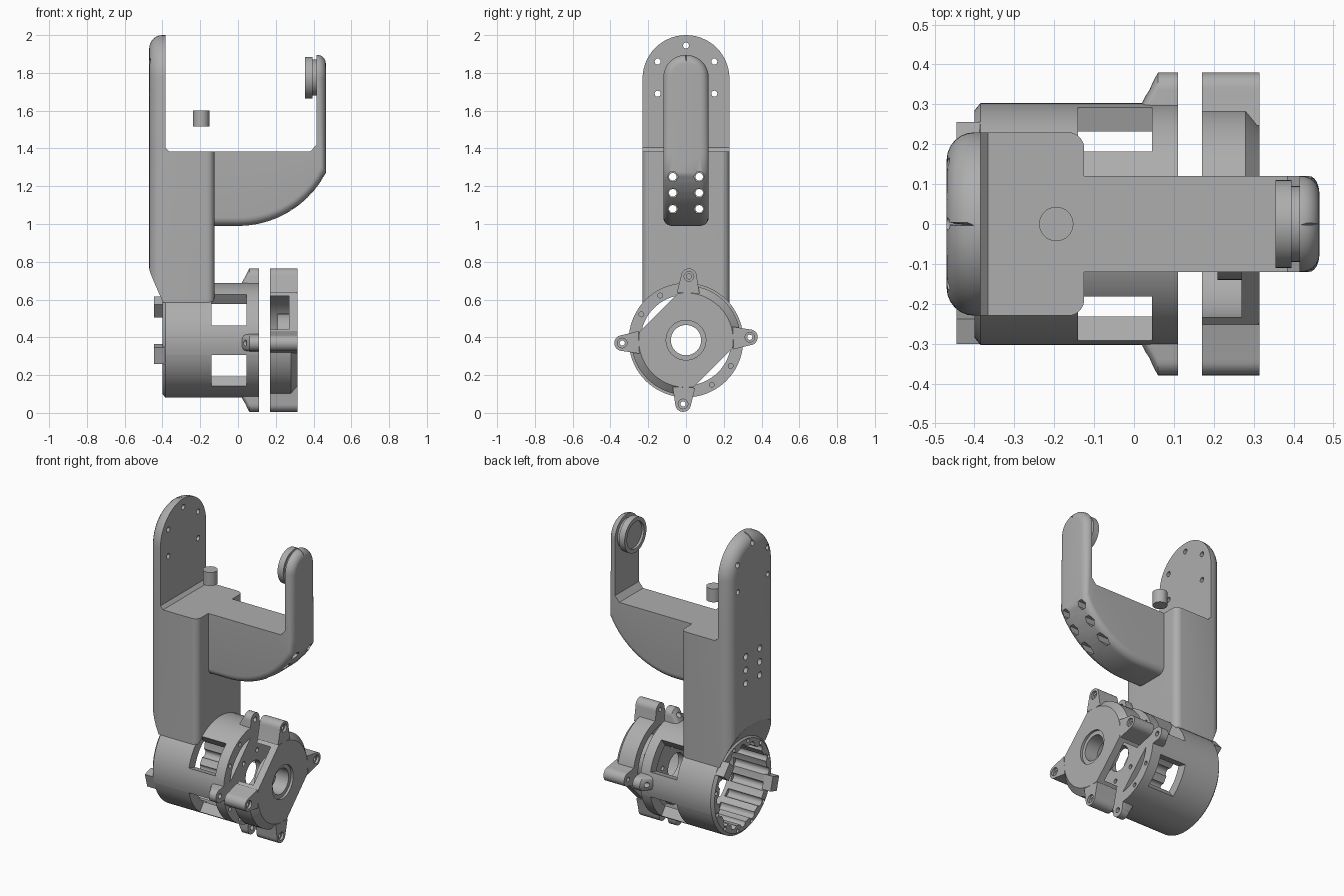
import bpy, bmesh
from math import sin, cos, pi, radians, sqrt
from mathutils import Vector

if "Cube" in bpy.data.objects:
    bpy.data.objects.remove(bpy.data.objects["Cube"], do_unlink=True)

grey = bpy.data.materials.new("machined_grey")
grey.use_nodes = True
COLOR = (0.42, 0.42, 0.42, 1)
grey.diffuse_color = COLOR
grey.node_tree.nodes["Principled BSDF"].inputs["Base Color"].default_value = COLOR

AXIS_Z = 0.385           # height of the motor axis, which runs along x
LOBES = [2.6, 87.4, 182.6, 267.4]
parts = []


def loft(name, rings, closed=False, part=True):
    """Skin a list of point loops; cap the ends unless closed."""
    bm = bmesh.new()
    loops = [[bm.verts.new(p) for p in ring] for ring in rings]
    n = len(loops[0])
    pairs = list(zip(loops, loops[1:])) + ([(loops[-1], loops[0])] if closed else [])
    for a, b in pairs:
        for i in range(n):
            j = (i + 1) % n
            bm.faces.new((a[i], a[j], b[j], b[i]))
    if not closed:
        bm.faces.new(loops[0])
        bm.faces.new(loops[-1])
    bmesh.ops.recalc_face_normals(bm, faces=bm.faces)
    mesh = bpy.data.meshes.new(name)
    bm.to_mesh(mesh)
    bm.free()
    mesh.materials.append(grey)
    obj = bpy.data.objects.new(name, mesh)
    bpy.context.collection.objects.link(obj)
    if part:
        parts.append(obj)
    return obj


def polar(x, r, deg, side=0):
    """Point around the motor axis, with a sideways shift."""
    a = radians(deg)
    return Vector((x, r * cos(a) - side * sin(a), AXIS_Z + r * sin(a) + side * cos(a)))


def rod(name, x0, x1, y, z, r, n=20, part=True):
    ring = [(r * cos(2 * pi * i / n), r * sin(2 * pi * i / n)) for i in range(n)]
    return loft(name, [[(x, y + a, z + b) for a, b in ring] for x in (x0, x1)], part=part)


def revolve(name, profile, n=72, part=True):
    return loft(name, [[polar(x, r, 360 * i / n) for x, r in profile] for i in range(n)],
                closed=True, part=part)


def cut(obj, *cutters):
    for cutter in cutters:
        mod = obj.modifiers.new("cut", "BOOLEAN")
        mod.operation, mod.solver, mod.object = "DIFFERENCE", "EXACT", cutter
    dg = bpy.context.evaluated_depsgraph_get()
    mesh = bpy.data.meshes.new_from_object(obj.evaluated_get(dg))
    obj.modifiers.clear()
    obj.data = mesh
    for cutter in cutters:
        bpy.data.objects.remove(cutter, do_unlink=True)


def hole(x0, x1, y, z, r, n=16):
    return rod("cutter", x0, x1, y, z, r, n, part=False)


def polar_hole(x0, x1, rad, deg, r):
    p = polar(0, rad, deg)
    return hole(x0, x1, p.y, p.z, r, 12)


def block(name, x0, x1, r0, r1, deg, half, part=True):
    corners = [(r0, -half), (r1, -half), (r1, half), (r0, half)]
    return loft(name, [[polar(x, r, deg, s) for r, s in corners] for x in (x0, x1)], part=part)


def section(inner, outer, half, r, t=0):
    """Cross-section with rounded outer corners; t tilts it over a domed end."""
    p, q = Vector(inner), Vector(outer)
    d = (p - q).normalized()
    steps = [(r * (1 - sin(a)), r * (1 - cos(a))) for a in (pi / 2 * (1 - k / 6) for k in range(7))]
    steps.append(((p - q).length, 0))
    side = [(q + d * depth, half - inset) for depth, inset in steps]
    right = [(v.x, w * cos(t), v.y + w * sin(t)) for v, w in side]
    left = [(v.x, -w * cos(t), v.y + w * sin(t)) for v, w in reversed(side)]
    return right + left


DOME = [radians(89 * k / 14) for k in range(15)]

# Tall bracket body, rounded in plan
outline = []
for cx, cy, r, start in ((-.165, .19, .04, 0), (-.4, .16, .07, 90),
                         (-.4, -.16, .07, 180), (-.165, -.19, .04, 270)):
    outline += [(cx + r * cos(radians(start + 15 * k)), cy + r * sin(radians(start + 15 * k)))
                for k in range(7)]
body = loft("bracket_body", [[(x, y, z) for x, y in outline] for z in (.585, 1.385)])
bolts = [(y, z) for y in (-.07, .07) for z in (1.08, 1.165, 1.25)]
cut(body, revolve("cutter", [(-.1, .01), (-.1, .295), (-.39, .295), (-.475, .42),
                             (-.55, .53), (-.55, .01)], part=False),
    *[hole(-.6, 0, y, z, .02) for y, z in bolts])

# Back plate with domed top and screw holes
back = loft("back_plate", [section((-.385, 1.385), (-.47, 1.385), .23, .07)] +
            [section((-.385, 1.77), (-.47, 1.77), .23, .07, t) for t in DOME])
cut(back, *[hole(-.6, -.3, y, z, .016) for y, z in
            ((0, 1.945), (.15, 1.86), (-.15, 1.86), (.15, 1.69), (-.15, 1.69))])
loft("plate_fillet", [[(-.386, y, 1.384), (-.365, y, 1.384), (-.386, y, 1.406)]
                      for y in (-.23, .23)])

# Support arm: curved underside, then an upright with a domed end
R = .526
curve = [.465 * k / 14 for k in range(15)]
rings = [section((-.125, 1.385), (-.125, .99), .12, .045)]
for x in curve:
    rings.append(section((x * .385 / .465, 1.385), (x, .99 + R - sqrt(R * R - x * x)), .12, .045))
rings.append(section((.415, 1.42), (.465, 1.36), .12, .045))
rings += [section((.415, 1.775), (.465, 1.775), .12, .045, t) for t in DOME]
arm = loft("support_arm", rings)
cutters = []
for y, z in bolts:
    x = sqrt(R * R - (.99 + R - z) ** 2)
    cutters += [hole(-.3, .6, y, z, .02), hole(x - .07, .6, y, z, .028, 6)]
cut(arm, *cutters)

# Pivot bearing on the arm
rod("pivot_neck", .39, .42, 0, 1.775, .095, 48)
disc = rod("pivot_disc", .355, .395, 0, 1.775, .11, 48)
cut(disc, hole(.3, .37, 0, 1.775, .085, 40))

# Loose pin
ring = [(.043 * cos(2 * pi * i / 32), .043 * sin(2 * pi * i / 32)) for i in range(32)]
loft("pin", [[(-.195 + a, b, z) for a, b in ring] for z in (1.515, 1.6)])

# Motor housing: windowed, ribbed tube
housing = revolve("motor_housing", [(-.4, .24), (-.4, .285), (-.385, .303), (.11, .303),
                                    (.11, .24)])
cutters = []
for base in (0, 90, 180, 270):
    lo, hi = (15, 53) if base in (0, 180) else (37, 75)
    angles = [base + lo + (hi - lo) * k / 8 for k in range(9)]
    loop = [(.15, a) for a in angles] + [(.42, a) for a in reversed(angles)]
    cutters.append(loft("cutter", [[polar(x, r, a) for r, a in loop] for x in (-.14, .045)],
                        part=False))
cutters += [polar_hole(-.45, -.165, .236, 22.5 * k, .026) for k in range(16)]
for k in range(12):
    cutters.append(polar_hole(-.45, -.36, .273, 30 * k + 11, .012))
    if k % 3:
        cutters.append(polar_hole(.06, .15, .273, 30 * k, .013))
cut(housing, *cutters)
for deg in (41, 196):
    block("rim_tab", -.445, -.385, .235, .3, deg, .045)

# Spider plate closing the housing mouth
spider = revolve("spider_plate", [(.07, .08), (.07, .25), (.11, .25), (.11, .08)])
cut(spider, *[block("cutter", 0, .2, .19, .5, d, .4, part=False) for d in (135, 315)],
    *[polar_hole(0, .2, .14, 60 * k + 15, .014) for k in range(6)])


def lobe_ring(x, deg, tip, radius, root):
    arc = [(tip + radius * cos(radians(a)), radius * sin(radians(a))) for a in range(-90, 91, 15)]
    return [polar(x, r, deg, s) for r, s in [(.25, -root)] + arc + [(.25, root)]]


# Mounting lobes on the housing flange and on the end cap
for deg in LOBES:
    ear = loft("flange_lobe", [lobe_ring(.02, deg, .262, .042, .045),
                               lobe_ring(.06, deg, .338, .042, .05),
                               lobe_ring(.11, deg, .338, .042, .05)])
    cut(ear, polar_hole(0, .2, .338, deg, .016))
    post = loft("cap_lobe", [lobe_ring(x, deg, .338, .042, .06) for x in (.17, .315)])
    cut(post, polar_hole(.1, .4, .338, deg, .014), polar_hole(.3, .4, .338, deg, .026))

# End cap with skirt in two opposite quadrants, hub and bore
cap = revolve("end_cap", [(.315, .105), (.315, .25), (.28, .29), (.17, .29), (.17, .24),
                          (.27, .24), (.27, .14), (.21, .14), (.21, .08), (.3, .08), (.3, .105)])
cut(cap, *[block("cutter", 0, .5, .205, .5, d, .4, part=False) for d in (135, 315)])

# Smooth the rounded surfaces, keep edges crisp
bpy.ops.object.select_all(action="DESELECT")
for obj in parts:
    obj.select_set(True)
bpy.context.view_layer.objects.active = body
bpy.ops.object.shade_smooth_by_angle(angle=radians(32))
